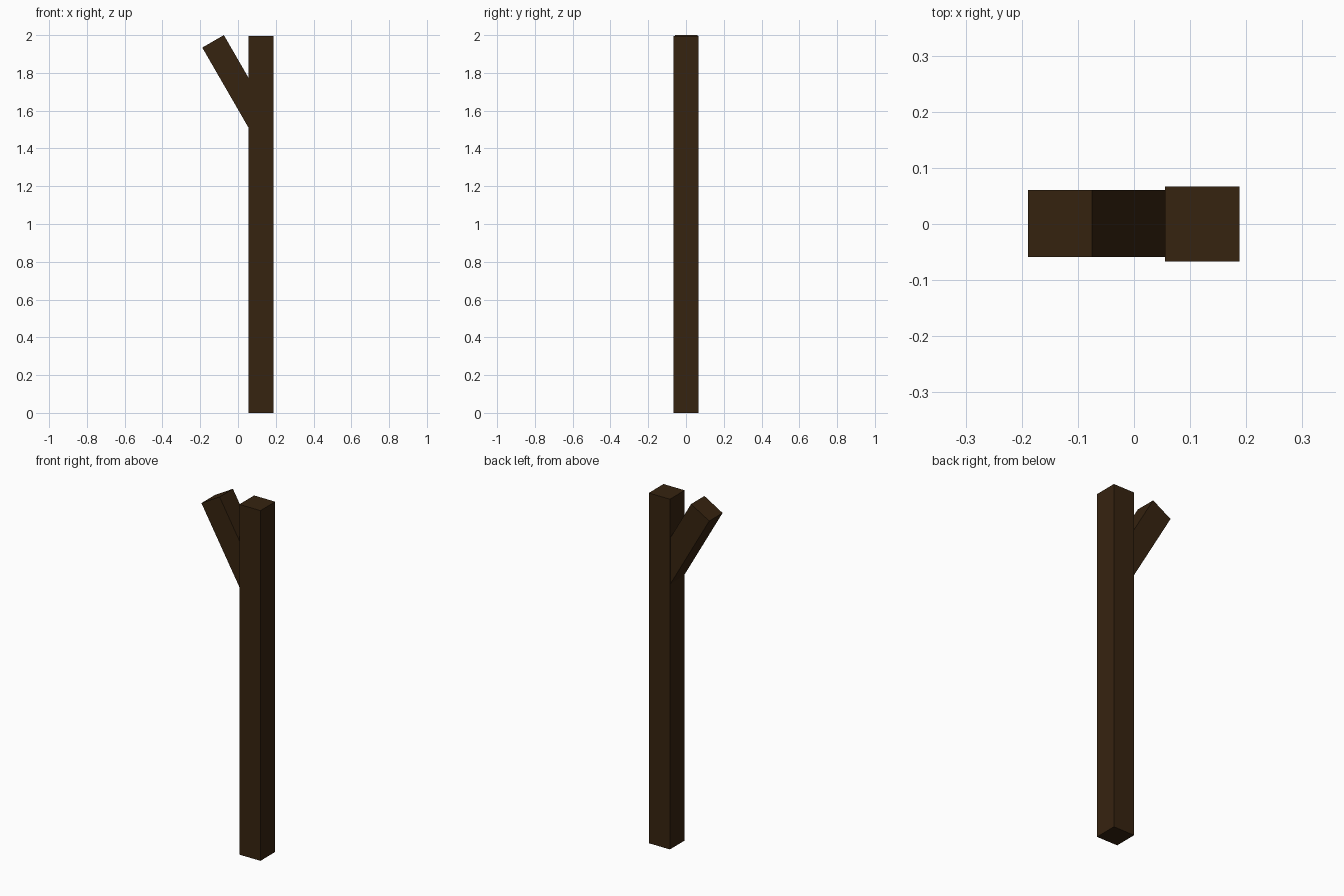
import bpy, math
from mathutils import Matrix

if "Cube" in bpy.data.objects:
    bpy.data.objects.remove(bpy.data.objects["Cube"])

bark = bpy.data.materials.new("dark_brown_bark")
bark.diffuse_color = (0.037, 0.017, 0.005, 1)
bark.use_nodes = True
bark.node_tree.nodes["Principled BSDF"].inputs["Base Color"].default_value = bark.diffuse_color


def beam(name, size, centre, tilt=0.0):
    """Square timber, tilted about the y axis."""
    bpy.ops.mesh.primitive_cube_add(size=1)
    ob = bpy.context.object
    ob.name = name
    ob.data.transform(Matrix.Translation(centre)
                      @ Matrix.Rotation(tilt, 4, 'Y')
                      @ Matrix.Diagonal((*size, 1)))
    ob.data.materials.append(bark)
    return ob


# Upright trunk
beam("trunk", (0.133, 0.133, 1.995), (0.1215, 0, 0.9975))

# Side branch leaning left, its lower end buried in the trunk
tilt, length = math.radians(-30), 0.5
top_x, top_z = -0.132, 1.967
beam("branch", (0.132, 0.12, length),
     (top_x - math.sin(tilt) * length / 2, 0.001,
      top_z - math.cos(tilt) * length / 2), tilt)
